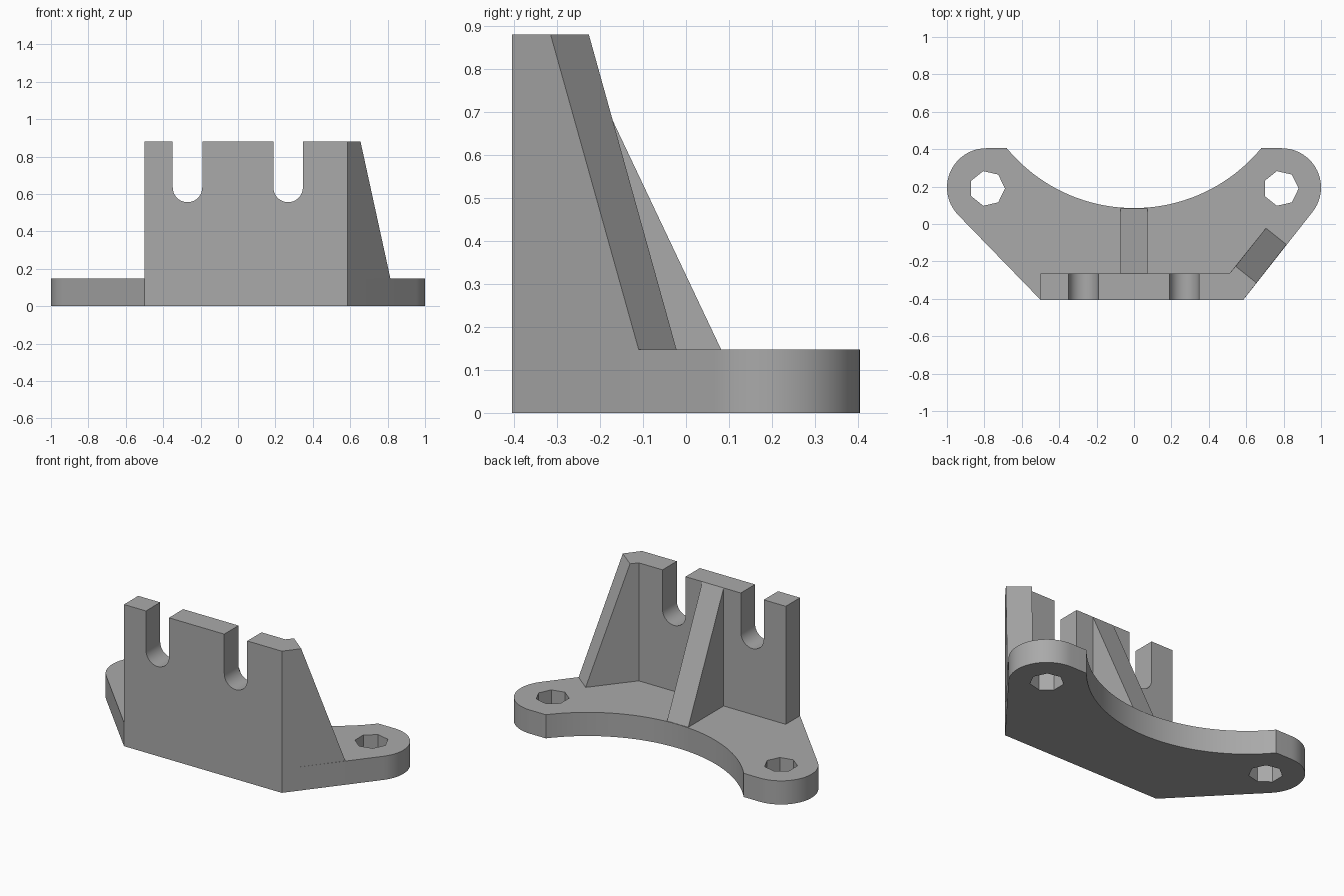
import bpy, bmesh
from math import asin, atan2, cos, sin, pi, hypot
from mathutils import Vector

default = bpy.data.objects.get("Cube")
if default:
    bpy.data.objects.remove(default, do_unlink=True)

grey = bpy.data.materials.new("plain_grey")
grey.use_nodes = True
grey.diffuse_color = (0.4, 0.4, 0.4, 1)
grey.node_tree.nodes["Principled BSDF"].inputs["Base Color"].default_value = (0.4, 0.4, 0.4, 1)

BASE, TOP = 0.147, 0.88            # plate thickness, overall height
FRONT, WALL_BACK = -0.405, -0.265  # wall faces
LEFT, RIGHT = -0.5, 0.585          # front corners


def finish(bm, name):
    bmesh.ops.recalc_face_normals(bm, faces=bm.faces)
    mesh = bpy.data.meshes.new(name)
    bm.to_mesh(mesh)
    bm.free()
    mesh.materials.append(grey)
    obj = bpy.data.objects.new(name, mesh)
    bpy.context.collection.objects.link(obj)
    bpy.ops.object.select_all(action='DESELECT')
    obj.select_set(True)
    bpy.context.view_layer.objects.active = obj
    bpy.ops.object.shade_smooth_by_angle(angle=pi / 6)
    return obj


def prism(loops, depth):
    """Fill an outline (first loop) with holes (other loops) and extrude it."""
    bm = bmesh.new()
    for loop in loops:
        verts = [bm.verts.new(p) for p in loop]
        for a, b in zip(verts, verts[1:] + verts[:1]):
            bm.edges.new((a, b))
    bmesh.ops.triangle_fill(bm, use_beauty=True, edges=bm.edges[:])
    new = bmesh.ops.extrude_face_region(bm, geom=bm.faces[:], use_keep_orig=True)["geom"]
    bmesh.ops.translate(bm, vec=Vector(depth),
                        verts=[g for g in new if isinstance(g, bmesh.types.BMVert)])
    return bm


def arc(cx, cy, r, start, end, steps):
    return [(cx + r * cos(start + (end - start) * i / steps),
             cy + r * sin(start + (end - start) * i / steps)) for i in range(steps + 1)]


def tangent_angle(corner, side):
    """Angle on the ear circle where the line from a front corner touches it."""
    dx, dy = side * EAR_X - corner, EAR_Y - FRONT
    direction = atan2(dy, dx) - side * asin(EAR_R / hypot(dx, dy))
    return direction - side * pi / 2


# Base plate: two rounded ears, a scooped back edge and seven-sided bolt holes
EAR_X, EAR_Y, EAR_R = 0.79, 0.195, 0.21
SCOOP_Y, SCOOP_R, SCOOP_END = 0.9675, 0.8825, 0.68
half = asin(SCOOP_END / SCOOP_R)
outline = [(LEFT, FRONT), (RIGHT, FRONT)]
outline += arc(EAR_X, EAR_Y, EAR_R, tangent_angle(RIGHT, 1), pi / 2, 20)
outline += arc(0, SCOOP_Y, SCOOP_R, -pi / 2 + half, -pi / 2 - half, 40)
outline += arc(-EAR_X, EAR_Y, EAR_R, pi / 2, tangent_angle(LEFT, -1), 20)
holes = [arc(s * 0.785, 0.19, 0.095, 0, 2 * pi, 7)[:-1] for s in (-1, 1)]
loops = [[(x, y, 0) for x, y in loop] for loop in [outline] + holes]
finish(prism(loops, (0, 0, BASE)), "base_plate")

# Front wall: two round-bottomed open slots, right end mitred to the side rib
SLOT_R, SLOT_Z = 0.079, 0.635
profile = [(LEFT, BASE), (LEFT, TOP)]
for x in (-0.27, 0.268):
    profile += [(x - SLOT_R, TOP)] + arc(x, SLOT_Z, SLOT_R, pi, 2 * pi, 18) + [(x + SLOT_R, TOP)]
profile += [(RIGHT, TOP), (RIGHT, BASE)]
wall = prism([[(x, FRONT, z) for x, z in profile]], (0, WALL_BACK - FRONT, 0))
MITRE = 0.51
for v in wall.verts:
    if v.co.x > RIGHT - 0.01 and v.co.y > FRONT + 0.01:
        v.co.x = MITRE
finish(wall, "front_wall")

# Central rib: triangular brace behind the wall
RIB = 0.073
brace = [(-RIB, WALL_BACK, BASE), (-RIB, 0.082, BASE), (-RIB, WALL_BACK, TOP)]
finish(prism([brace], (2 * RIB, 0, 0)), "central_rib")

# Side rib: sloped wing following the slanted edge of the plate
bm = bmesh.new()
foot = [(RIGHT, FRONT), (0.815, -0.11), (0.705, -0.022), (MITRE, WALL_BACK)]
crest = [(RIGHT, FRONT), (0.655, -0.315), (0.543, -0.226), (MITRE, WALL_BACK)]
low = [bm.verts.new((x, y, BASE)) for x, y in foot]
high = [bm.verts.new((x, y, TOP)) for x, y in crest]
bm.faces.new(low)
bm.faces.new(high)
for i in range(4):
    j = (i + 1) % 4
    bm.faces.new((low[i], low[j], high[j], high[i]))
finish(bm, "side_rib")
